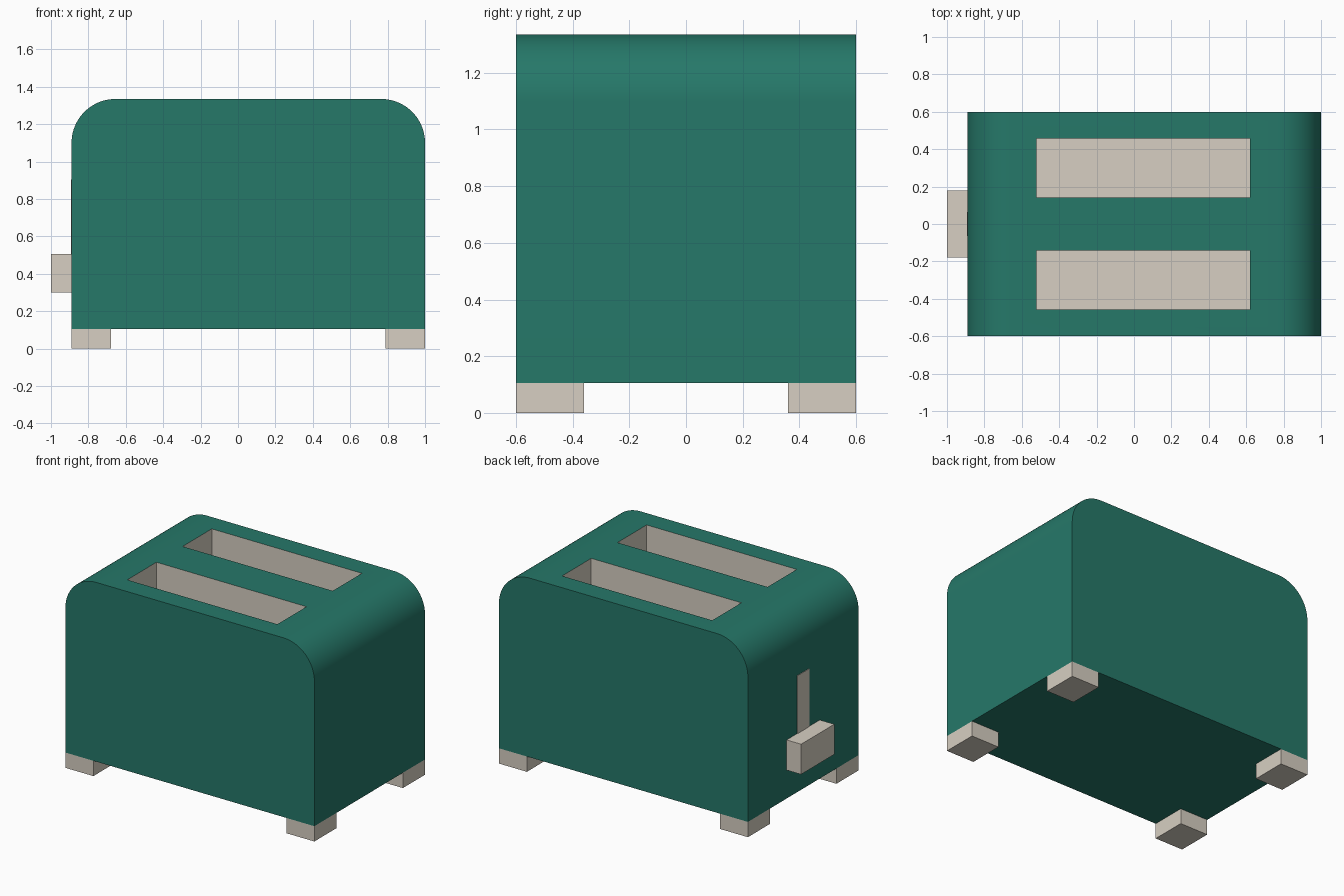
import bpy
import bmesh
from math import sin, cos, pi

if "Cube" in bpy.data.objects:
    bpy.data.objects.remove(bpy.data.objects["Cube"], do_unlink=True)


def material(name, colour):
    mat = bpy.data.materials.new(name)
    mat.use_nodes = True
    mat.diffuse_color = colour
    mat.node_tree.nodes["Principled BSDF"].inputs["Base Color"].default_value = colour
    return mat


GREEN = material("deep green", (0.019, 0.188, 0.141, 1))
BEIGE = material("warm beige", (0.68, 0.625, 0.54, 1))


def add_object(name, bm, *mats):
    bmesh.ops.recalc_face_normals(bm, faces=bm.faces)
    mesh = bpy.data.meshes.new(name)
    bm.to_mesh(mesh)
    bm.free()
    obj = bpy.data.objects.new(name, mesh)
    bpy.context.collection.objects.link(obj)
    for mat in mats:
        mesh.materials.append(mat)
    return obj


def box(name, low, high, mat):
    bm = bmesh.new()
    bmesh.ops.create_cube(bm, size=1)
    for v in bm.verts:
        v.co = [(a + b) / 2 + c * (b - a) for a, b, c in zip(low, high, v.co)]
    return add_object(name, bm, mat)


# Main dimensions
LEFT, RIGHT, DEPTH = -0.89, 1.0, 0.6
BASE, TOP, RADIUS = 0.105, 1.335, 0.235
SLOT_FLOOR, ARC_STEPS = 0.55, 20

# Body: rounded-top profile extruded from front to back
profile = [(LEFT, BASE), (RIGHT, BASE)]
for cx, start in ((RIGHT - RADIUS, 0), (LEFT + RADIUS, pi / 2)):
    for i in range(ARC_STEPS + 1):
        a = start + i * pi / 2 / ARC_STEPS
        profile.append((cx + RADIUS * cos(a), TOP - RADIUS + RADIUS * sin(a)))
bm = bmesh.new()
face = bm.faces.new([bm.verts.new((x, -DEPTH, z)) for x, z in profile])
extruded = bmesh.ops.extrude_face_region(bm, geom=[face])
bmesh.ops.translate(bm, vec=(0, 2 * DEPTH, 0),
                    verts=[g for g in extruded["geom"] if isinstance(g, bmesh.types.BMVert)])
body = add_object("body", bm, GREEN, BEIGE)

# Bread slots cut into the top
bpy.context.view_layer.objects.active = body
body.select_set(True)
for y in (-0.3, 0.3):
    cutter = box("slot_cutter", (-0.52, y - 0.158, SLOT_FLOOR),
                 (0.62, y + 0.158, TOP + 0.2), BEIGE)
    cutter.hide_render = True
    cut = body.modifiers.new("slot", 'BOOLEAN')
    cut.operation = 'DIFFERENCE'
    cut.solver = 'EXACT'
    cut.object = cutter
    bpy.ops.object.modifier_apply(modifier=cut.name)
    bpy.data.objects.remove(cutter, do_unlink=True)

# Slot linings are beige, the shell is green
for poly in body.data.polygons:
    c = poly.center
    inside = (abs(c.x - 0.05) < 0.58 and abs(abs(c.y) - 0.3) < 0.17
              and SLOT_FLOOR - 0.01 < c.z < TOP - 0.01)
    poly.material_index = 1 if inside else 0
bpy.ops.object.shade_smooth_by_angle(angle=pi / 6)

# Lever and its track on the side
box("lever_track", (LEFT - 0.003, -0.065, 0.3), (LEFT + 0.003, 0.065, 0.905), BEIGE)
box("lever", (-1.0, -0.18, 0.3), (LEFT, 0.18, 0.507), BEIGE)

# Four corner feet
for side, x in (("right", LEFT), ("left", RIGHT - 0.212)):
    for end, y in (("front", -DEPTH), ("back", DEPTH - 0.24)):
        box(f"{end}_{side}_foot", (x, y, 0), (x + 0.212, y + 0.24, BASE), BEIGE)
